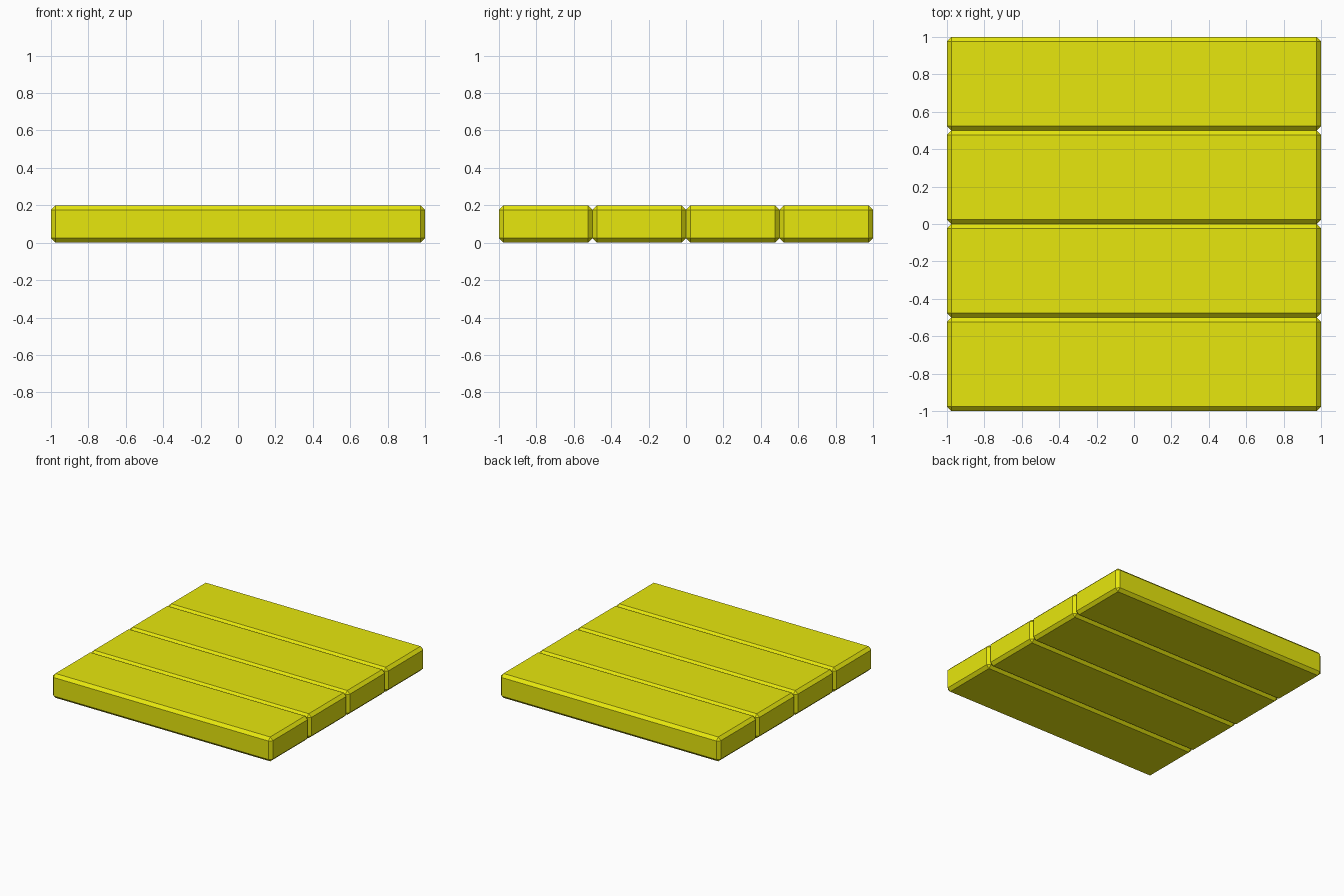
import bpy, bmesh

if "Cube" in bpy.data.objects:
    bpy.data.objects.remove(bpy.data.objects["Cube"])

LENGTH, WIDTH, HEIGHT, CHAMFER = 2.0, 0.5, 0.2, 0.024

yellow = bpy.data.materials.new("yellow")
yellow.diffuse_color = (0.8, 0.8, 0.004, 1)
yellow.use_nodes = True
yellow.node_tree.nodes["Principled BSDF"].inputs["Base Color"].default_value = yellow.diffuse_color


def plank(name, y):
    """Flat-shaded board with a single chamfer on every edge."""
    bm = bmesh.new()
    bmesh.ops.create_cube(bm, size=1)
    bmesh.ops.scale(bm, vec=(LENGTH, WIDTH, HEIGHT), verts=bm.verts)
    bmesh.ops.bevel(bm, geom=bm.edges[:], offset=CHAMFER, offset_type='OFFSET',
                    segments=1, affect='EDGES')
    mesh = bpy.data.meshes.new(name)
    bm.to_mesh(mesh)
    bm.free()
    mesh.materials.append(yellow)
    obj = bpy.data.objects.new(name, mesh)
    obj.location = (0, y, HEIGHT / 2)
    bpy.context.collection.objects.link(obj)


# Four boards side by side, front to back
for i in range(4):
    plank(f"plank_{i + 1}", (i - 1.5) * WIDTH)
